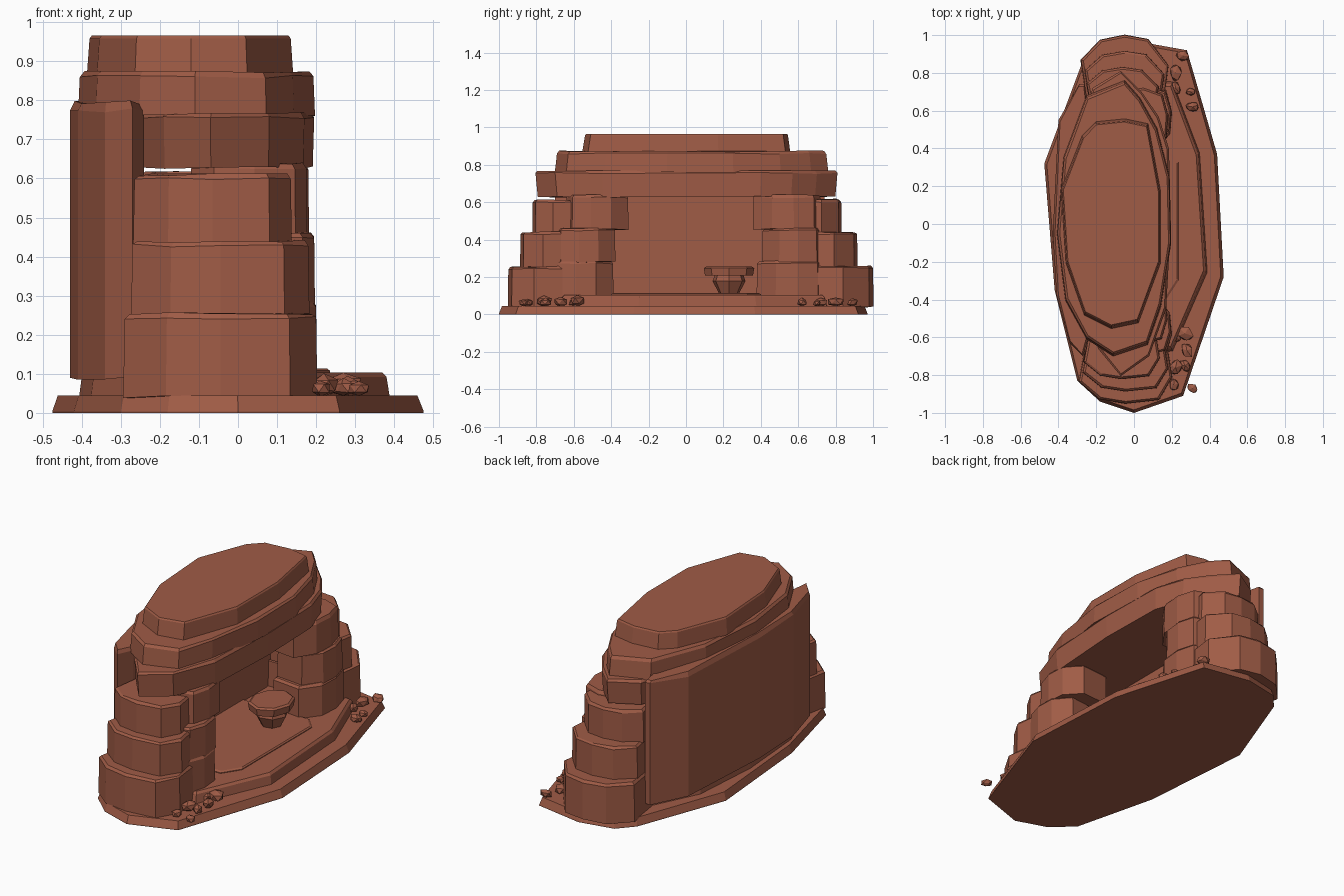
import bpy, bmesh, math, random
from mathutils import Matrix

random.seed(4)
cube = bpy.data.objects.get("Cube")
if cube:
    bpy.data.objects.remove(cube, do_unlink=True)

rock = bpy.data.materials.new("red_sandstone")
rock.use_nodes = True
tone = (0.35, 0.106, 0.061, 1)
rock.diffuse_color = tone
shader = next(n for n in rock.node_tree.nodes if n.type == 'BSDF_PRINCIPLED')
shader.inputs["Base Color"].default_value = tone


def finish(name, bm):
    """Turn a bmesh into a flat shaded rock object."""
    bmesh.ops.recalc_face_normals(bm, faces=bm.faces)
    mesh = bpy.data.meshes.new(name)
    bm.to_mesh(mesh)
    bm.free()
    mesh.materials.append(rock)
    obj = bpy.data.objects.new(name, mesh)
    bpy.context.collection.objects.link(obj)
    return obj


def layer(name, outline, z0, z1, foot=1.0, lip=0.012, inset=0.012, wobble=0.0):
    """Prism on an outline, with a scaled foot and a chamfered upper lip."""
    bm = bmesh.new()
    cx = sum(p[0] for p in outline) / len(outline)
    cy = sum(p[1] for p in outline) / len(outline)
    rx = max(abs(p[0] - cx) for p in outline)
    ry = max(abs(p[1] - cy) for p in outline)
    rings = []
    for z, kx, ky in ((z0, foot, foot), (z1 - lip, 1, 1),
                      (z1, 1 - inset / rx, 1 - inset / ry)):
        rings.append([bm.verts.new((cx + (x - cx) * kx, cy + (y - cy) * ky,
                                    z + random.uniform(-wobble, wobble)))
                      for x, y in outline])
    for low, high in zip(rings, rings[1:]):
        for i in range(len(outline)):
            j = (i + 1) % len(outline)
            bm.faces.new((low[i], low[j], high[j], high[i]))
    bm.faces.new(rings[0][::-1])
    bm.faces.new(rings[-1])
    return finish(name, bm)


def block_outline(kind, x0, x1, y0, y1, side):
    """Eight sided block; outer blocks are square inward, inner ones rounded."""
    w, d = x1 - x0, y1 - y0
    if kind == "outer":
        corner = .86 if side < 0 else .77
        pts = [(0, .35), (.22, .07), (.5, 0), (corner, .06),
               (1, .42), (.95, .9), (.8, 1), (.08, 1)]
    else:
        pts = [(0, .3), (.2, .05), (.55, 0), (.9, .1),
               (1, .4), (.97, .72), (.72, 1), (.15, .95)]
    return [(x0 + u * w, y0 + v * d if side < 0 else y1 - v * d) for u, v in pts]


# Ground slab and the stepped floor
base = [(0, -1), (.26, -.91), (.475, -.28), (.44, .37), (.28, .92), (0, .97),
        (-.2, .93), (-.28, .84), (-.475, .32), (-.42, -.35), (-.3, -.83), (-.18, -.94)]
layer("ground_slab", base, 0, .045, lip=.04, inset=.016)
step = [(.2, -.66), (.38, -.25), (.34, .37), (.2, .74), (-.2, .75),
        (-.37, .4), (-.4, 0), (-.37, -.4), (-.25, -.7)]
layer("floor_step", step, .04, .104, foot=1.02)
patch = [(.17, -.4), (.235, -.3), (.235, .33), (.17, .4), (-.3, .4), (-.3, -.4)]
layer("inner_floor", patch, .09, .114, lip=.006)

# Stacked pillar blocks at both ends: x range, y range, z range
stacks = {
    ("front", -1): [("outer", -.29, .2, -.95, -.62, .04, .255),
                    ("outer", -.27, .18, -.885, -.6, .25, .44),
                    ("outer", -.265, .135, -.82, -.56, .435, .61),
                    ("inner", -.12, .2, -.72, -.39, .045, .285),
                    ("inner", -.1, .195, -.7, -.38, .28, .46),
                    ("inner", -.12, .175, -.64, -.31, .455, .638)],
    ("rear", 1): [("outer", -.28, .18, .62, 1, .04, .26),
                  ("outer", -.26, .16, .62, .915, .255, .44),
                  ("outer", -.25, .13, .58, .83, .435, .615),
                  ("inner", -.1, .2, .38, .74, .045, .285),
                  ("inner", -.09, .195, .41, .73, .28, .46),
                  ("inner", -.11, .18, .36, .72, .455, .638)]}
for (end, side), blocks in stacks.items():
    for i, (kind, x0, x1, y0, y1, z0, z1) in enumerate(blocks):
        layer(f"{end}_{kind}_pillar_block_{i % 3 + 1}",
              block_outline(kind, x0, x1, y0, y1, side), z0, z1, foot=1.015, wobble=.004)

# Tall wall closing the back of the shelter
wall = [(-.27, -.7), (-.24, -.6), (-.24, .6), (-.26, .74), (-.29, .74),
        (-.4, .55), (-.43, -.05), (-.41, -.38), (-.34, -.63)]
layer("back_wall", wall, .09, .795, lip=.02, wobble=.006)

# Three roof layers
lower = [(-.07, -.805), (.08, -.7), (.17, -.45), (.195, 0), (.185, .4), (.13, .57), (.04, .7),
         (-.07, .81), (-.22, .72), (-.3, .4), (-.32, 0), (-.26, -.45), (-.19, -.66)]
layer("lower_roof", lower, .628, .767, foot=.985, wobble=.004)
middle = [(-.11, -.69), (.07, -.63), (.14, -.43), (.193, -.1), (.185, .25), (.12, .5),
          (.03, .66), (-.05, .75), (-.25, .67), (-.37, .35), (-.405, -.05), (-.36, -.4),
          (-.25, -.6)]
layer("middle_roof", middle, .76, .873, foot=1.015, wobble=.004)
upper = [(-.12, -.54), (.02, -.51), (.135, -.2), (.135, .17), (.07, .52), (-.05, .545),
         (-.2, .53), (-.27, .46), (-.38, .18), (-.355, -.2), (-.26, -.47)]
layer("upper_roof", upper, .868, .966, foot=1.025, lip=.008, inset=.006)


# Stone table under the roof
def ring(cx, cy, rx, ry, n):
    return [(cx + rx * math.cos(i * math.tau / n), cy + ry * math.sin(i * math.tau / n))
            for i in range(n)]


layer("table_foot", ring(.05, .23, .09, .09, 7), .11, .213, foot=.6, lip=.035)
layer("table_top", ring(.05, .23, .115, .135, 8), .208, .255, foot=.95, lip=.008)

# Loose pebbles beside the pillars
pebbles = [(.27, -.58, .055), (.28, -.67, .045), (.22, -.76, .05), (.21, -.85, .036),
           (.31, -.87, .034), (.22, -.6, .036), (.27, -.75, .038), (.26, .89, .04),
           (.22, .8, .045), (.22, .72, .04), (.31, .62, .04), (.3, .7, .03)]
for i, (x, y, r) in enumerate(pebbles):
    bm = bmesh.new()
    bmesh.ops.create_icosphere(bm, subdivisions=1, radius=r)
    for v in bm.verts:
        v.co *= random.uniform(.8, 1.1)
    bm.transform(Matrix.Translation((x, y, .045 + r * .5))
                 @ Matrix.Rotation(random.uniform(0, 3), 4, 'Z')
                 @ Matrix.Diagonal((.75, 1, .65, 1)))
    finish(f"pebble_{i + 1}", bm)
